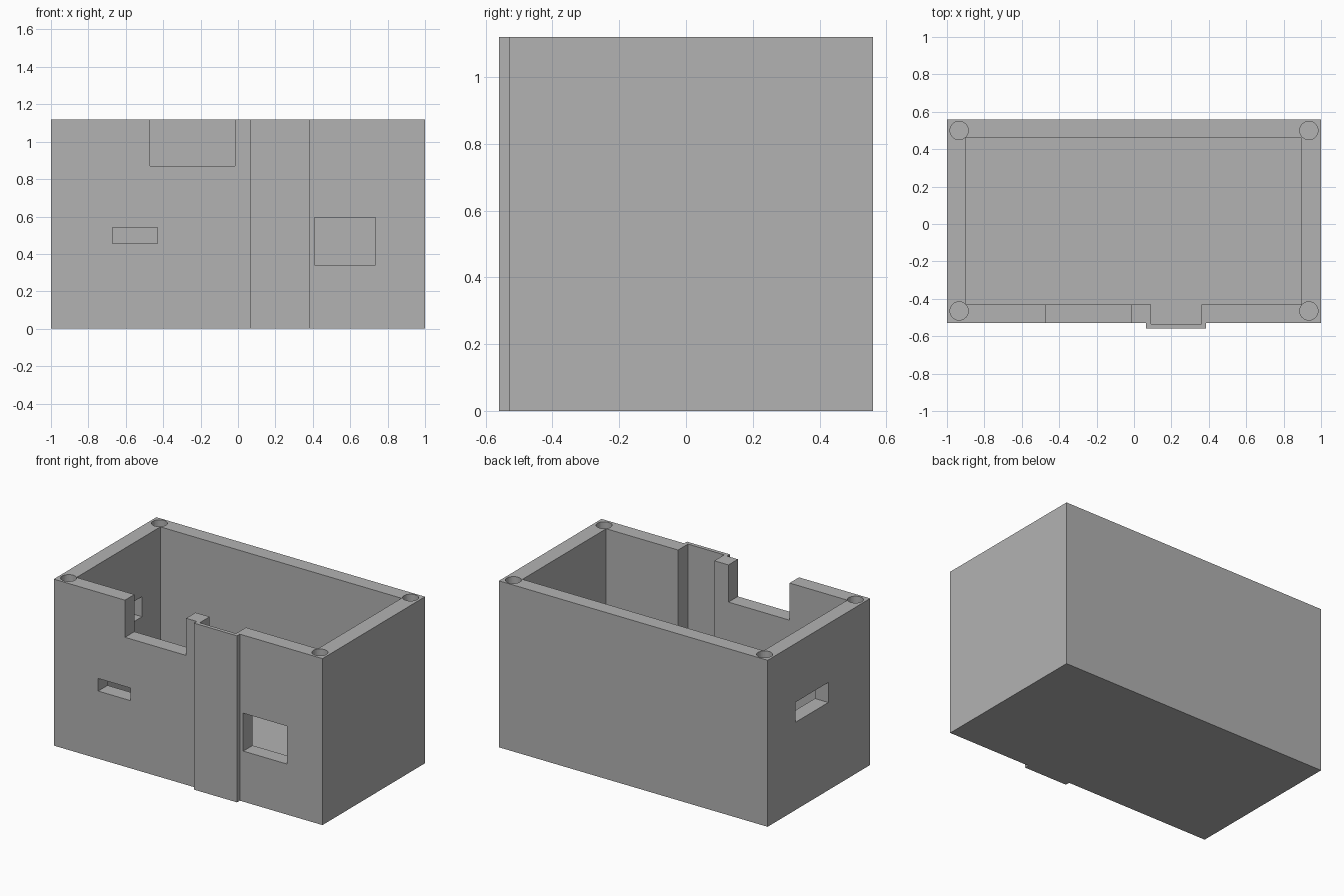
import bpy
import bmesh
import math

cube = bpy.data.objects.get("Cube")
if cube:
    bpy.data.objects.remove(cube, do_unlink=True)

GREY = (0.448, 0.448, 0.448, 1)
HEIGHT, FLOOR, OVER = 1.12, 0.1, 1.3

mat = bpy.data.materials.new("plain grey")
mat.use_nodes = True
mat.diffuse_color = GREY
mat.node_tree.nodes["Principled BSDF"].inputs["Base Color"].default_value = GREY


def prism(name, outline, z0, z1):
    """Extrude a plan outline from z0 to z1."""
    bm = bmesh.new()
    face = bm.faces.new([bm.verts.new((x, y, z0)) for x, y in outline])
    new = bmesh.ops.extrude_face_region(bm, geom=[face])["geom"]
    verts = [v for v in new if isinstance(v, bmesh.types.BMVert)]
    bmesh.ops.translate(bm, verts=verts, vec=(0, 0, z1 - z0))
    bmesh.ops.recalc_face_normals(bm, faces=bm.faces)
    mesh = bpy.data.meshes.new(name)
    bm.to_mesh(mesh)
    bm.free()
    mesh.materials.append(mat)
    obj = bpy.data.objects.new(name, mesh)
    bpy.context.collection.objects.link(obj)
    return obj


def rect(x0, x1, y0, y1):
    return [(x0, y0), (x1, y0), (x1, y1), (x0, y1)]


def stepped(x0, x1, y0, y1, bx0, bx1, by):
    """Rectangle with a rectangular bump on its front edge."""
    return [(x0, y0), (bx0, y0), (bx0, by), (bx1, by), (bx1, y0),
            (x1, y0), (x1, y1), (x0, y1)]


def circle(cx, cy, r, n=32):
    turn = 2 * math.pi / n
    return [(cx + r * math.cos(i * turn), cy + r * math.sin(i * turn)) for i in range(n)]


# Outer shell with the raised front channel
case = prism("case", stepped(-1, 1, -0.53, 0.56, 0.065, 0.385, -0.56), 0, HEIGHT)

# Hollow interior, front openings and side opening
cutters = [
    prism("cavity", stepped(-0.9, 0.895, -0.43, 0.46, 0.09, 0.36, -0.535), FLOOR, OVER),
    prism("rim_notch", rect(-0.47, -0.015, -0.7, -0.38), 0.87, OVER),
    prism("front_slot", rect(-0.67, -0.43, -0.7, -0.38), 0.455, 0.54),
    prism("front_window", rect(0.41, 0.735, -0.7, -0.38), 0.34, 0.595),
    prism("side_port", rect(-1.2, -0.85, -0.085, 0.265), 0.59, 0.725),
]

# Screw holes in the rim corners
for x in (-0.935, 0.935):
    for y in (-0.465, 0.5):
        cutters.append(prism("screw_hole", circle(x, y, 0.049), 0.72, OVER))

# Cut everything out, then bake the result into the case
for cutter in cutters:
    cutter.hide_render = True
    mod = case.modifiers.new(cutter.name, "BOOLEAN")
    mod.operation = "DIFFERENCE"
    mod.solver = "EXACT"
    mod.object = cutter

depsgraph = bpy.context.evaluated_depsgraph_get()
baked = bpy.data.meshes.new_from_object(case.evaluated_get(depsgraph))
case.modifiers.clear()
case.data = baked
for cutter in cutters:
    bpy.data.objects.remove(cutter, do_unlink=True)

# One flat grey throughout
case.data.materials.clear()
case.data.materials.append(mat)
for poly in case.data.polygons:
    poly.material_index = 0
    poly.use_smooth = False
